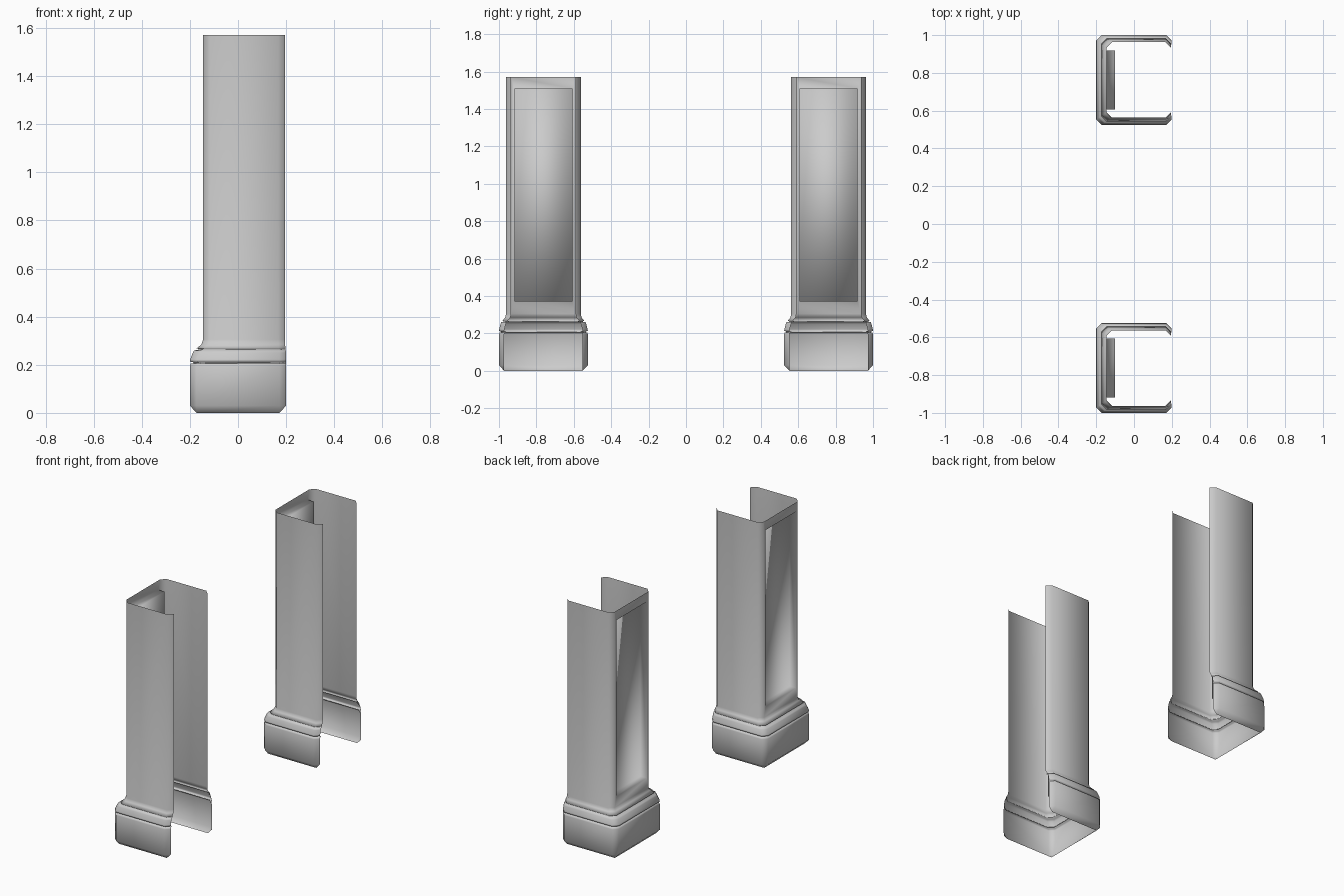
import bpy, bmesh

if "Cube" in bpy.data.objects:
    bpy.data.objects.remove(bpy.data.objects["Cube"])

POST_Y = 0.7625      # centre of each post
CHAMFER = 0.028      # corner chamfer
# (height, flare): flare 0 = shaft outline, 1 = full plinth outline
PROFILE = [(0.03, 1), (0.195, 1), (0.205, 0.93), (0.206, 0.72), (0.211, 0.75),
           (0.213, 1), (0.222, 0.98), (0.25, 0.78), (0.26, 0.68), (0.261, 0.35),
           (0.266, 0.35), (0.268, 0.5), (0.285, 0.12), (0.305, 0), (1.57, 0)]


def outline(flare, inset=0.0):
    """C-shaped chamfered section, open towards +x (inset gives a sharp foot)."""
    x0, x1 = -0.145 - 0.055 * flare, 0.195 + 0.005 * flare
    h, c = 0.2 + 0.0375 * flare, CHAMFER
    e = c - inset
    half = [(x1 - inset, -h + c), (x1 - c, -h + inset),
            (x0 + c, -h + inset), (x0 + inset, -h + c)]
    return half + [(x, -y) for x, y in reversed(half)]


def build_post(name, cy):
    bm = bmesh.new()

    def ring(z, pts):
        return [bm.verts.new((x, y, z)) for x, y in pts]

    # plinth, mouldings and shaft as one lofted shell
    rings = [ring(0, outline(1, CHAMFER))]
    rings += [ring(z, outline(t)) for z, t in PROFILE]
    back = None
    for lo, hi in zip(rings, rings[1:]):
        for i in range(7):
            quad = (lo[i + 1], lo[i], hi[i], hi[i + 1])
            if hi is rings[-1] and i == 3:
                back = quad
            else:
                bm.faces.new(quad)

    # recessed panel in the back wall of the shaft
    def panel(x):
        return [bm.verts.new((x, y, z)) for y, z in
                ((0.155, 0.37), (-0.155, 0.37), (-0.155, 1.51), (0.155, 1.51))]
    front, deep = panel(-0.145), panel(-0.10)
    for a, b in ((back, front), (front, deep)):
        for i in range(4):
            j = (i + 1) % 4
            bm.faces.new((a[i], a[j], b[j], b[i]))
    bm.faces.new(deep)

    # merge the foot's collapsed chamfers and face the shell outwards
    bmesh.ops.remove_doubles(bm, verts=bm.verts, dist=1e-5)
    bmesh.ops.recalc_face_normals(bm, faces=bm.faces)
    if sum(f.normal.y * f.calc_center_median().y for f in bm.faces) < 0:
        bmesh.ops.reverse_faces(bm, faces=bm.faces)
    for f in bm.faces:
        f.smooth = True
    mesh = bpy.data.meshes.new(name)
    bm.to_mesh(mesh)
    bm.free()
    obj = bpy.data.objects.new(name, mesh)
    obj.location.y = cy
    bpy.context.collection.objects.link(obj)


for name, side in (("front_door_post", -1), ("rear_door_post", 1)):
    build_post(name, side * POST_Y)
